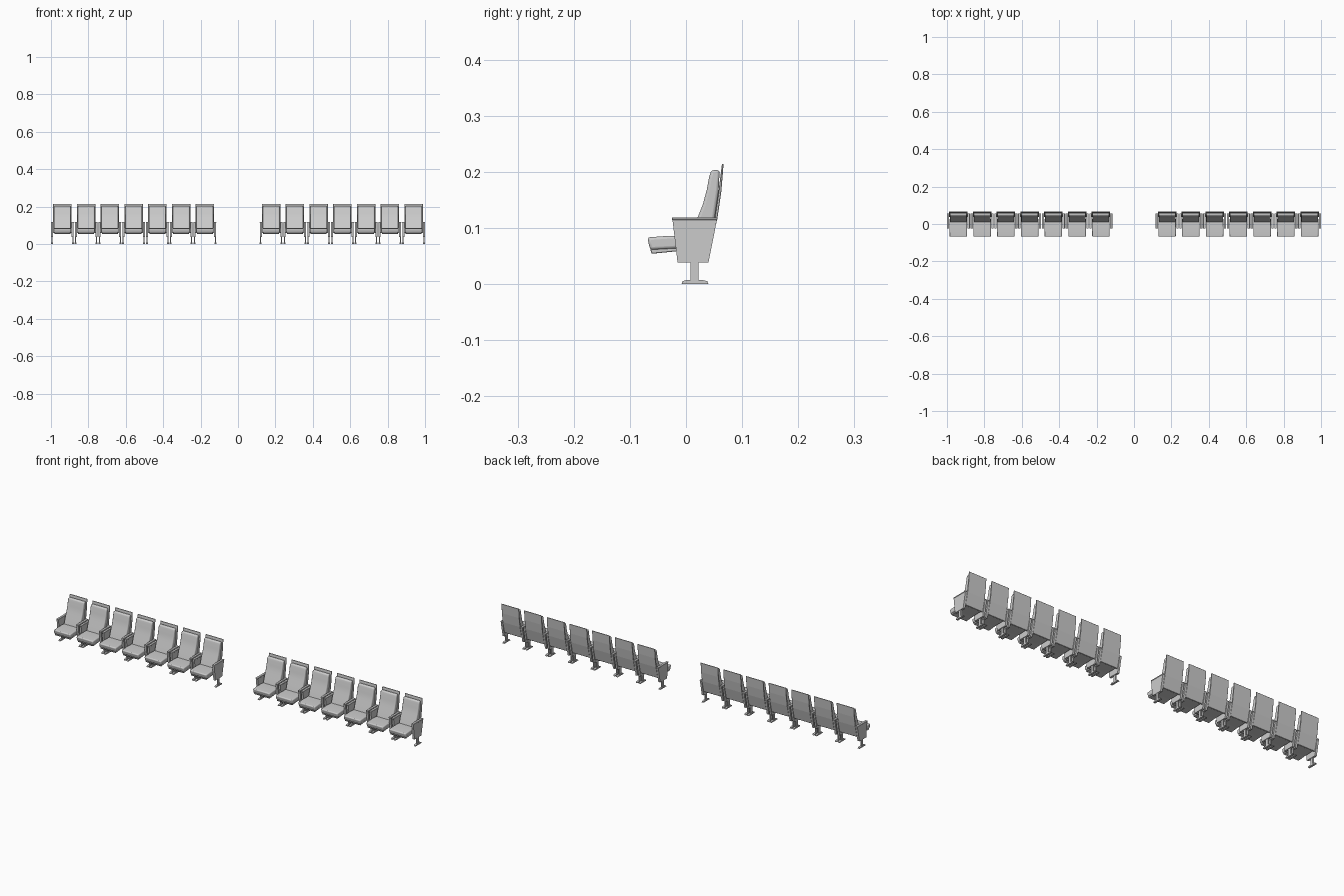
import bpy, bmesh, math

PITCH, FIRST, ROW_GAP = 0.127, -0.939, 1.116

cube = bpy.data.objects.get("Cube")
if cube:
    bpy.data.objects.remove(cube, do_unlink=True)

grey = bpy.data.materials.new("light_grey")
grey.use_nodes = True
grey.diffuse_color = (0.6, 0.6, 0.6, 1)
grey.node_tree.nodes["Principled BSDF"].inputs["Base Color"].default_value = (0.6, 0.6, 0.6, 1)


def repeat(obj, name, count, step):
    mod = obj.modifiers.new(name, 'ARRAY')
    mod.count = count
    mod.use_relative_offset = False
    mod.use_constant_offset = True
    mod.constant_offset_displace = (step, 0, 0)


def part(name, profile, x0, x1, bevel=0.0, segments=1, mirror=False):
    """Extrude a (y, z) side profile from x0 to x1 and repeat it along both rows."""
    bm = bmesh.new()
    face = bm.faces.new([bm.verts.new((x0, y, z)) for y, z in profile])
    side = bmesh.ops.extrude_face_region(bm, geom=[face])["geom"]
    bmesh.ops.translate(bm, vec=(x1 - x0, 0, 0),
                        verts=[g for g in side if isinstance(g, bmesh.types.BMVert)])
    bmesh.ops.recalc_face_normals(bm, faces=bm.faces)
    mesh = bpy.data.meshes.new(name)
    bm.to_mesh(mesh)
    bm.free()
    mesh.materials.append(grey)
    obj = bpy.data.objects.new(name, mesh)
    bpy.context.collection.objects.link(obj)
    obj.location.x = FIRST
    if bevel:
        mod = obj.modifiers.new("rounding", 'BEVEL')
        mod.width, mod.segments = bevel, segments
        mod.limit_method, mod.angle_limit = 'ANGLE', math.radians(40)
    if mirror:
        obj.modifiers.new("other_side", 'MIRROR')
    repeat(obj, "seats", 7, PITCH)
    repeat(obj, "rows", 2, ROW_GAP)
    bpy.ops.object.select_all(action='DESELECT')
    obj.select_set(True)
    bpy.context.view_layer.objects.active = obj
    if segments > 1:
        bpy.ops.object.shade_smooth_by_angle(angle=math.radians(35))
    return obj


# Backrest: thin curved shell with a padded cushion in front
part("back_shell",
     [(0.037, 0.058), (0.042, 0.058), (0.056, 0.117), (0.063, 0.165), (0.067, 0.214),
      (0.064, 0.214), (0.058, 0.165), (0.051, 0.117)], -0.049, 0.049, 0.001)
part("back_cushion",
     [(0.008, 0.078), (0.020, 0.117), (0.030, 0.142), (0.037, 0.168), (0.041, 0.190),
      (0.045, 0.203), (0.060, 0.203), (0.058, 0.165), (0.051, 0.117), (0.041, 0.078)],
     -0.045, 0.045, 0.005, 3)

# Seat: rounded pad over a thin pan
part("seat_cushion",
     [(-0.069, 0.083), (-0.064, 0.061), (0.030, 0.066), (0.030, 0.084), (-0.030, 0.086)],
     -0.047, 0.047, 0.005, 3)
part("seat_pan",
     [(-0.064, 0.062), (-0.061, 0.054), (-0.020, 0.058), (0.036, 0.060), (0.036, 0.068)],
     -0.043, 0.043, 0.001)

# Side supports on both sides of every seat
part("side_panel",
     [(-0.024, 0.114), (-0.015, 0.038), (0.040, 0.038), (0.055, 0.114)],
     0.050, 0.0605, mirror=True)
part("armrest",
     [(-0.025, 0.114), (0.056, 0.114), (0.056, 0.119), (-0.025, 0.119)],
     0.049, 0.0615, 0.001, mirror=True)
part("post", [(0.008, 0.005), (0.022, 0.005), (0.022, 0.040), (0.008, 0.040)],
     0.053, 0.059, mirror=True)
part("foot",
     [(-0.008, 0), (0.040, 0), (0.038, 0.005), (0.030, 0.007), (0.000, 0.007), (-0.006, 0.005)],
     0.051, 0.061, mirror=True)
